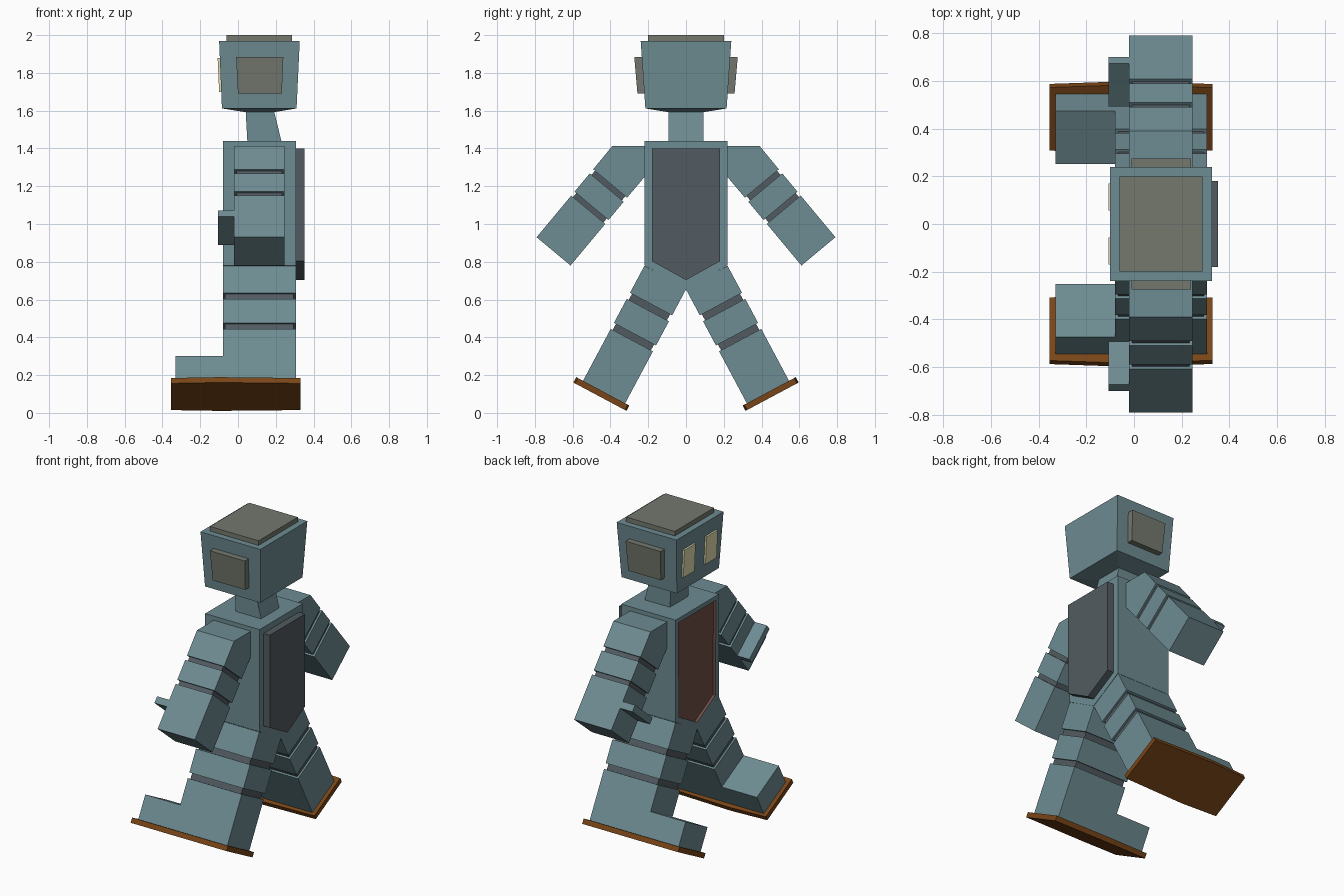
import bpy, bmesh, math
from mathutils import Vector

if "Cube" in bpy.data.objects:
    bpy.data.objects.remove(bpy.data.objects["Cube"])


def material(name, rgb):
    m = bpy.data.materials.new(name)
    m.diffuse_color = (*rgb, 1)
    m.use_nodes = True
    m.node_tree.nodes["Principled BSDF"].inputs["Base Color"].default_value = m.diffuse_color
    return m


BLUE = material("suit_blue", (0.155, 0.262, 0.288))
SLATE = material("dark_slate", (0.084, 0.105, 0.12))
OLIVE = material("olive_grey", (0.175, 0.188, 0.155))
CREAM = material("cream", (0.76, 0.72, 0.44))
MAROON = material("chest_brown", (0.162, 0.078, 0.058))
SOLE = material("sole_brown", (0.19, 0.06, 0.009))


def finish(name, bm, *mats):
    bmesh.ops.recalc_face_normals(bm, faces=bm.faces[:])
    me = bpy.data.meshes.new(name)
    bm.to_mesh(me)
    bm.free()
    for m in mats:
        me.materials.append(m)
    ob = bpy.data.objects.new(name, me)
    bpy.context.collection.objects.link(ob)
    return ob


def loft(a, b):
    """Solid between two matching loops of 3D points."""
    bm = bmesh.new()
    va, vb = ([bm.verts.new(p) for p in loop] for loop in (a, b))
    n = len(a)
    bm.faces.new(va)
    bm.faces.new(vb[::-1])
    for i in range(n):
        j = (i + 1) % n
        bm.faces.new((va[j], va[i], vb[i], vb[j]))
    bmesh.ops.recalc_face_normals(bm, faces=bm.faces[:])
    return bm


def prism(pts, x0, x1):
    """Extrude a (y, z) outline along x."""
    return loft([(x0, y, z) for y, z in pts], [(x1, y, z) for y, z in pts])


def rect(x0, x1, y0, y1, z):
    return [(x0, y0, z), (x1, y0, z), (x1, y1, z), (x0, y1, z)]


# Torso with a recessed chest panel
pent = [(-0.22, 1.44), (-0.22, 0.78), (0, 0.657), (0.22, 0.78), (0.22, 1.44)]
bm = prism(pent, -0.08, 0.308)
front = [f for f in bm.faces if f.normal.x < -0.9]
bmesh.ops.inset_region(bm, faces=front, thickness=0.04)
walls = bmesh.ops.extrude_discrete_faces(bm, faces=front)["faces"]
panel = walls[0]
for v in panel.verts:
    v.co.x += 0.018
panel.material_index = 1
for e in panel.edges:
    for f in e.link_faces:
        f.material_index = 1
finish("torso", bm, BLUE, MAROON)

# Backpack plate
pack = [(-0.18, 1.4), (-0.18, 0.803), (0, 0.703), (0.18, 0.803), (0.18, 1.4)]
finish("backpack", prism(pack, 0.30, 0.353), SLATE)

# Neck
finish("neck", loft(rect(0.05, 0.232, -0.093, 0.093, 1.43),
                    rect(0.04, 0.188, -0.093, 0.093, 1.61)), BLUE)

# Head: flared box with a shallow tapered underside
bm = loft(rect(-0.085, 0.31, -0.215, 0.215, 1.612),
          rect(-0.1, 0.327, -0.24, 0.24, 1.97))
under = [f for f in bm.faces if f.normal.z < -0.9]
for f in bmesh.ops.extrude_discrete_faces(bm, faces=under)["faces"]:
    for v in f.verts:
        v.co.x = 0.04 if v.co.x < 0.1 else 0.19
        v.co.y = math.copysign(0.093, v.co.y)
        v.co.z = 1.592
finish("head", bm, BLUE)
finish("head_top_plate", loft(rect(-0.06, 0.287, -0.2, 0.2, 1.96),
                              rect(-0.06, 0.287, -0.2, 0.2, 2.0)), OLIVE)

# Limb frames in the y-z plane: distance along the limb, and offset outward
LEG, ARM = math.radians(28.1), math.radians(39.8)


def local(angle, side, s, p):
    c, k = math.cos(angle), math.sin(angle)
    return (side * (k * s + c * p), -c * s + k * p)


def block(name, angle, side, s0, s1, p0, p1, x0, x1, mat):
    pts = [local(angle, side, s, p) for s, p in
           ((s0, p0), (s1, p0), (s1, p1), (s0, p1))]
    return finish(name, prism(pts, x0, x1), mat)


for side, tag in ((-1, "right"), (1, "left")):
    # Leg: three segments joined by narrower dark bands
    p0, p1 = 0.308, 0.561
    for part, s0, s1 in (("thigh", -0.583, -0.421), ("knee", -0.385, -0.24),
                         ("shin", -0.205, 0.107)):
        block(f"{tag}_{part}", LEG, side, s0, s1, p0, p1, -0.08, 0.306, BLUE)
    for i, (s0, s1) in enumerate(((-0.43, -0.375), (-0.25, -0.195))):
        block(f"{tag}_leg_band_{i}", LEG, side, s0, s1,
              p0 + 0.012, p1 - 0.012, -0.068, 0.294, SLATE)
    block(f"{tag}_toe", LEG, side, -0.043, 0.107, p0, p1, -0.33, -0.08, BLUE)

    # Sole with slightly bowed long edges
    outline = [(-0.355, 0.292), (-0.1, 0.283), (0.33, 0.292),
               (0.33, 0.592), (-0.1, 0.602), (-0.355, 0.592)]
    finish(f"{tag}_sole", loft(*[[(x, *local(LEG, side, s, p)) for x, p in outline]
                                 for s in (0.107, 0.139)]), SOLE)

    # Arm: shoulder wedge, two segments and bands
    q0, q1 = 0.969, 1.203
    shoulder = [(side * 0.21, 1.413), (side * 0.39, 1.413),
                local(ARM, side, -0.676, q1), local(ARM, side, -0.676, q0),
                (side * 0.21, 1.26)]
    finish(f"{tag}_shoulder", prism(shoulder, -0.02, 0.245), BLUE)
    block(f"{tag}_elbow", ARM, side, -0.648, -0.522, q0, q1, -0.02, 0.245, BLUE)
    block(f"{tag}_forearm", ARM, side, -0.495, -0.208, q0, q1, -0.02, 0.245, BLUE)
    for i, (s0, s1) in enumerate(((-0.685, -0.64), (-0.53, -0.485))):
        block(f"{tag}_arm_band_{i}", ARM, side, s0, s1,
              q0 + 0.012, q1 - 0.012, -0.008, 0.233, SLATE)
    block(f"{tag}_thumb", ARM, side, -0.393, -0.35, q0, q1, -0.107, -0.02, BLUE)

    # Ear pad following the flare of the head
    a, b = ([(x, side * y, z) for x, y, z in loop] for loop in (
        [(0.0, 0.21, 1.69), (0.232, 0.21, 1.69), (0.24, 0.22, 1.885), (-0.01, 0.22, 1.885)],
        [(0.0, 0.257, 1.69), (0.232, 0.257, 1.69), (0.24, 0.274, 1.885), (-0.01, 0.274, 1.885)]))
    finish(f"{tag}_ear_pad", loft(a, b), OLIVE)

    # Eye plate on the face
    ys = (side * 0.056, side * 0.17)
    a, b = ([(x, ys[0], 1.7), (x, ys[1], 1.7), (x - 0.008, ys[1], 1.88),
             (x - 0.008, ys[0], 1.88)] for x in (-0.088, -0.1))
    finish(f"{tag}_eye", loft(a, b), CREAM)
